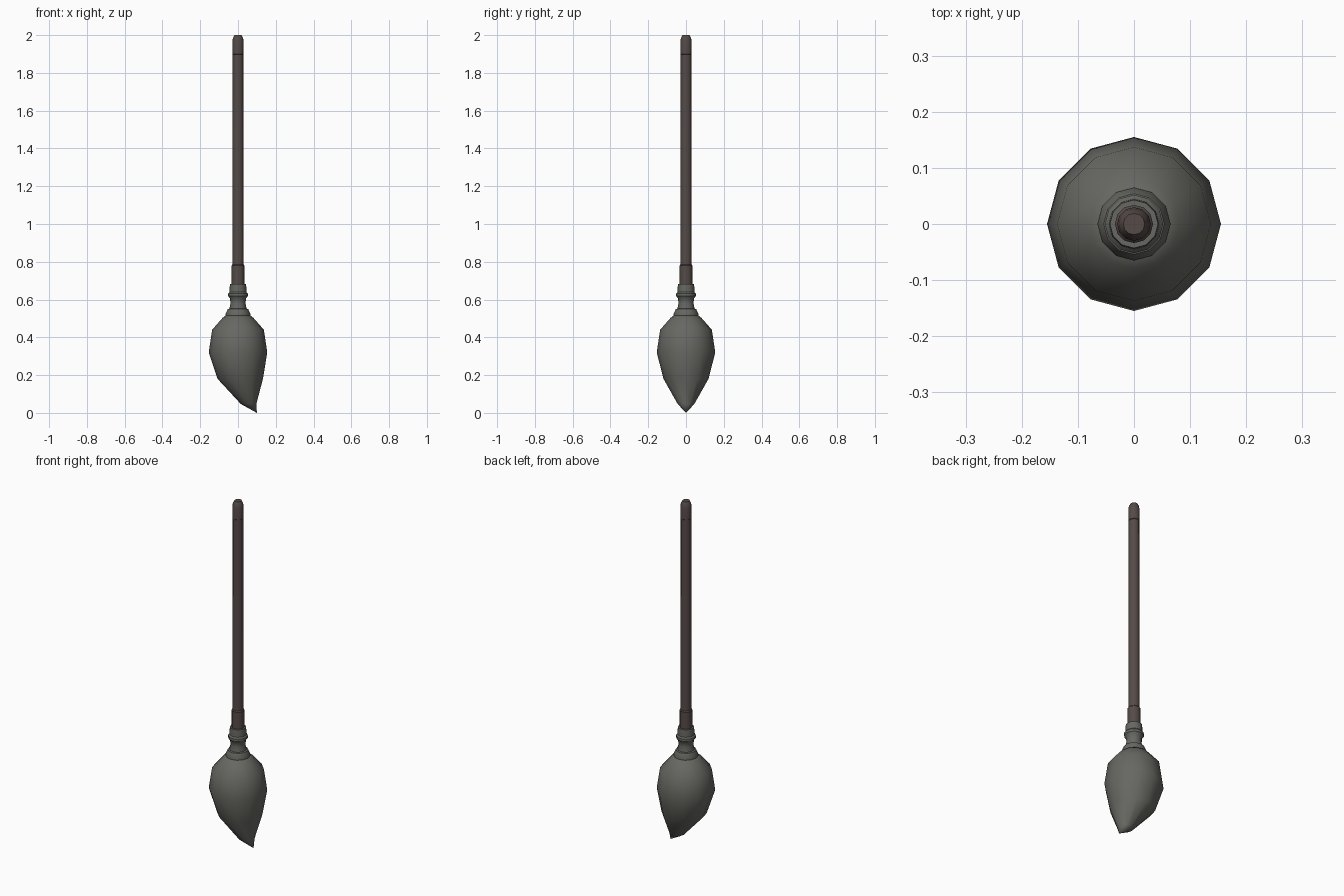
import bpy, bmesh, math

if "Cube" in bpy.data.objects:
    bpy.data.objects.remove(bpy.data.objects["Cube"])

SIDES = 12


def material(name, color):
    m = bpy.data.materials.new(name)
    m.diffuse_color = (*color, 1)
    m.use_nodes = True
    m.node_tree.nodes["Principled BSDF"].inputs["Base Color"].default_value = m.diffuse_color
    return m


GREY = material("dark grey", (0.135, 0.135, 0.122))
BROWN = material("grey brown", (0.092, 0.070, 0.064))


def lathe(name, rings, mat, tip=None, angle=35):
    """Skin rings of (centre x, radius x, radius y, z), listed top to bottom."""
    bm = bmesh.new()
    loops = []
    for cx, rx, ry, z in rings:
        loops.append([bm.verts.new((cx + rx * math.cos(a), ry * math.sin(a), z))
                      for a in (2 * math.pi * i / SIDES for i in range(SIDES))])
    for up, low in zip(loops, loops[1:]):
        for i in range(SIDES):
            j = (i + 1) % SIDES
            bm.faces.new((up[i], low[i], low[j], up[j]))
    bm.faces.new(loops[0])
    if tip:
        t = bm.verts.new(tip)
        for i in range(SIDES):
            bm.faces.new((loops[-1][i], t, loops[-1][(i + 1) % SIDES]))
    else:
        bm.faces.new(loops[-1][::-1])
    bmesh.ops.recalc_face_normals(bm, faces=bm.faces)
    me = bpy.data.meshes.new(name)
    bm.to_mesh(me)
    bm.free()
    me.materials.append(mat)
    ob = bpy.data.objects.new(name, me)
    bpy.context.collection.objects.link(ob)
    bpy.ops.object.select_all(action='DESELECT')
    ob.select_set(True)
    bpy.context.view_layer.objects.active = ob
    bpy.ops.object.shade_smooth_by_angle(angle=math.radians(angle))
    return ob


def round_rings(profile):
    return [(0, r, r, z) for r, z in profile]


# Wooden handle with rounded end and thicker foot
lathe("handle", round_rings([(0.019, 2.0), (0.027, 1.985), (0.030, 1.965), (0.030, 1.90),
                             (0.028, 1.898), (0.030, 0.785), (0.034, 0.78), (0.034, 0.66)]), BROWN)

# Turned socket joining handle and head
lathe("socket", round_rings([(0.043, 0.682), (0.045, 0.645), (0.045, 0.64), (0.052, 0.632),
                             (0.052, 0.618), (0.042, 0.605), (0.040, 0.58), (0.045, 0.552),
                             (0.054, 0.55), (0.065, 0.525), (0.065, 0.515)]), GREY)

# Broom head swept to one side, ending in a point
lathe("broom_head", round_rings([(0.058, 0.52), (0.080, 0.505), (0.137, 0.44), (0.155, 0.32)]) + [
    (0.012, 0.120, 0.119, 0.18), (0.056, 0.041, 0.044, 0.047)],
      GREY, tip=(0.100, 0, 0.0), angle=40)
